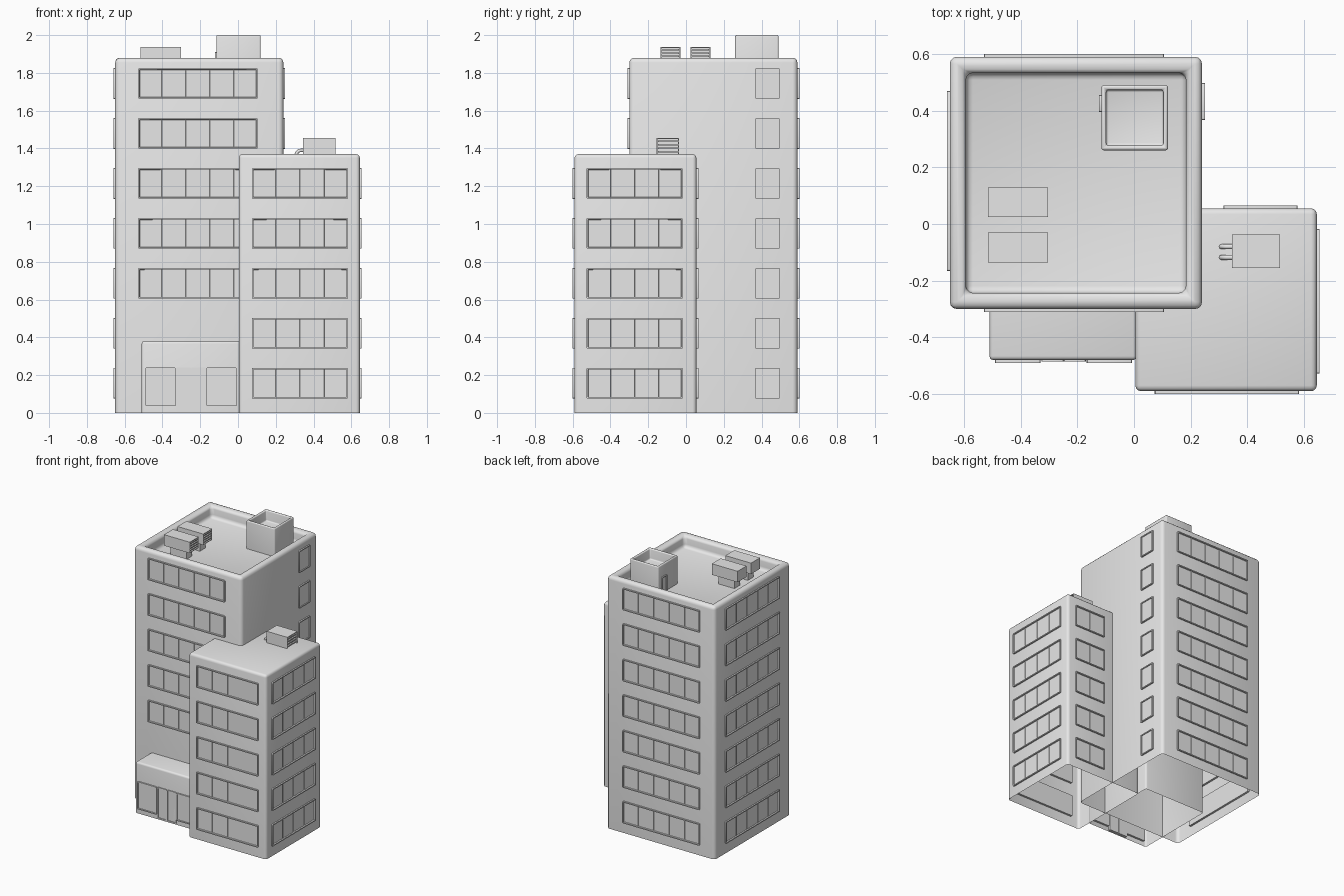
import bpy, bmesh, math
from mathutils import Matrix, Vector

if "Cube" in bpy.data.objects:
    bpy.data.objects.remove(bpy.data.objects["Cube"])

grey = bpy.data.materials.new("light grey")
grey.use_nodes = True
GREY = (0.8, 0.8, 0.8, 1)
grey.diffuse_color = GREY
grey.node_tree.nodes["Principled BSDF"].inputs["Base Color"].default_value = GREY


def finish(bm, name, matrix=None, angle=35):
    """Turn a bmesh into a shaded object."""
    bmesh.ops.recalc_face_normals(bm, faces=bm.faces)
    mesh = bpy.data.meshes.new(name)
    bm.to_mesh(mesh)
    bm.free()
    mesh.materials.append(grey)
    for p in mesh.polygons:
        p.use_smooth = True
    mesh.set_sharp_from_angle(angle=math.radians(angle))
    ob = bpy.data.objects.new(name, mesh)
    bpy.context.collection.objects.link(ob)
    if matrix:
        ob.matrix_world = matrix
    return ob


def box_mesh(lo, hi):
    bm = bmesh.new()
    lo, hi = Vector(lo), Vector(hi)
    m = Matrix.Translation((lo + hi) / 2) @ Matrix.Diagonal((*(hi - lo), 1))
    bmesh.ops.create_cube(bm, size=1, matrix=m)
    return bm


def face_towards(bm, direction):
    bm.normal_update()
    d = Vector(direction)
    return max(bm.faces, key=lambda f: (round(f.normal.dot(d), 3), f.calc_center_median().dot(d)))


def recess(bm, direction, rim, depth):
    """Inset the face on one side and push it inwards."""
    face = face_towards(bm, direction)
    bmesh.ops.inset_region(bm, faces=[face], thickness=rim)
    floor = bmesh.ops.extrude_discrete_faces(bm, faces=[face])["faces"][0]
    bmesh.ops.translate(bm, verts=floor.verts, vec=-Vector(direction) * depth)
    return floor


def block(name, lo, hi, radius, well=None, open_base=True, angle=35):
    """Rounded block, with an optional sunken roof given as (rim, depth)."""
    bm = box_mesh(lo, hi)
    if open_base:
        bmesh.ops.delete(bm, geom=[face_towards(bm, (0, 0, -1))], context='FACES')
    if well:
        recess(bm, (0, 0, 1), *well)
    if radius:
        edges = [e for e in bm.edges if len(e.link_faces) == 2 and e.calc_face_angle() > 1]
        bmesh.ops.bevel(bm, geom=edges, offset=radius, segments=3, profile=0.5,
                        affect='EDGES', clamp_overlap=True)
    return finish(bm, name, angle=angle)


TURN = {"front": 0, "right": 90, "back": 180, "left": -90}


def window(name, side, centre, width, height, panes):
    """Framed strip of panes standing slightly proud of a wall."""
    w, h = width / 2, height / 2
    bm = box_mesh((-w, -0.01, -h), (w, 0.015, h))
    corners = [e for e in bm.edges if abs(e.verts[0].co.y - e.verts[1].co.y) > 0.01]
    bmesh.ops.bevel(bm, geom=corners, offset=0.007, segments=2, profile=0.5, affect='EDGES')
    glass = [recess(bm, (0, -1, 0), 0.008, 0.006)]
    depth = glass[0].calc_center_median().y
    for i in range(1, panes):
        geom = glass + list({e for f in glass for e in f.edges}) + list({v for f in glass for v in f.verts})
        bmesh.ops.bisect_plane(bm, geom=geom, plane_co=(-w + width * i / panes, 0, 0), plane_no=(1, 0, 0))
        glass = [f for f in bm.faces if all(abs(v.co.y - depth) < 1e-4 for v in f.verts)]
    if panes > 1:
        bmesh.ops.inset_individual(bm, faces=glass, thickness=0.002, depth=-0.003)
    turn = Matrix.Rotation(math.radians(TURN[side]), 4, 'Z')
    return finish(bm, name, Matrix.Translation(centre) @ turn)


def window_rows(name, side, x, y, width, panes, floors):
    for floor in floors:
        window(f"{name}_{floor + 1}", side, (x, y, 0.157 + 0.2645 * floor), width, 0.163, panes)


# Main volumes
block("tower", (-0.65, -0.30, 0), (0.24, 0.59, 1.88), 0.025, well=(0.08, 0.09), angle=60)
block("wing", (0.005, -0.59, 0), (0.645, 0.055, 1.37), 0.02, angle=60)
block("entrance_hall", (-0.51, -0.48, 0), (0.01, 0.14, 0.38), 0.014, angle=60)

# Tower windows
window_rows("tower_front_window", "front", -0.212, -0.30, 0.635, 5, range(2, 7))
window_rows("tower_back_window", "back", -0.212, 0.59, 0.635, 5, range(7))
window_rows("tower_outer_window", "left", -0.65, 0.152, 0.635, 5, range(7))
window_rows("tower_stair_window", "right", 0.24, 0.432, 0.13, 1, range(7))

# Wing windows
window_rows("wing_front_window", "front", 0.328, -0.59, 0.51, 4, range(5))
window_rows("wing_side_window", "right", 0.645, -0.272, 0.51, 4, range(5))
window_rows("wing_back_window", "back", 0.446, 0.055, 0.262, 2, range(5))

# Entrance glazing and double doors
for x in (-0.41, -0.087):
    window("entrance_window", "front", (x, -0.48, 0.138), 0.16, 0.205, 1)
for x in (-0.288, -0.209):
    window("entrance_door", "front", (x, -0.476, 0.124), 0.078, 0.235, 1)

# Roof stairhouse with sunken top and a door
block("stairhouse", (-0.115, 0.26, 1.78), (0.12, 0.49, 2.0), 0.012, well=(0.024, 0.08), angle=60)
window("stairhouse_door", "left", (-0.113, 0.425, 1.85), 0.06, 0.12, 1)


def cooler(name, lo, hi):
    """Cooling unit with a slatted grille on its right end."""
    bm = box_mesh(lo, hi)
    recess(bm, (1, 0, 0), 0.007, 0.012)
    finish(bm, name)
    slats = 4
    gap = (hi[2] - lo[2] - 0.014) / slats
    for i in range(slats):
        z = lo[2] + 0.007 + gap * (i + 0.3)
        block(f"{name}_slat", (hi[0] - 0.013, lo[1] + 0.006, z),
              (hi[0] - 0.002, hi[1] - 0.006, z + gap * 0.45), 0, open_base=False)


# Cooling units on the tower, each on a plinth
for y in (-0.135, 0.024):
    cooler("tower_cooler", (-0.515, y, 1.855), (-0.303, y + 0.105, 1.937))
    block("cooler_plinth", (-0.475, y + 0.02, 1.78), (-0.345, y + 0.085, 1.86), 0, open_base=False)

# Cooling unit on the wing with two bent pipes
cooler("wing_cooler", (0.345, -0.155, 1.365), (0.515, -0.037, 1.455))
for y in (-0.118, -0.08):
    curve = bpy.data.curves.new("cooler_pipe", 'CURVE')
    curve.dimensions = '3D'
    curve.bevel_depth = 0.009
    curve.bevel_resolution = 2
    spline = curve.splines.new('POLY')
    bend = [(0.335 - 0.027 * math.sin(a), 1.363 + 0.027 * math.cos(a))
            for a in (math.pi / 2 * i / 5 for i in range(6))]
    path = [(0.36, 1.39)] + bend
    spline.points.add(len(path) - 1)
    for point, (x, z) in zip(spline.points, path):
        point.co = (x, y, z, 1)
    curve.materials.append(grey)
    bpy.context.collection.objects.link(bpy.data.objects.new("cooler_pipe", curve))
